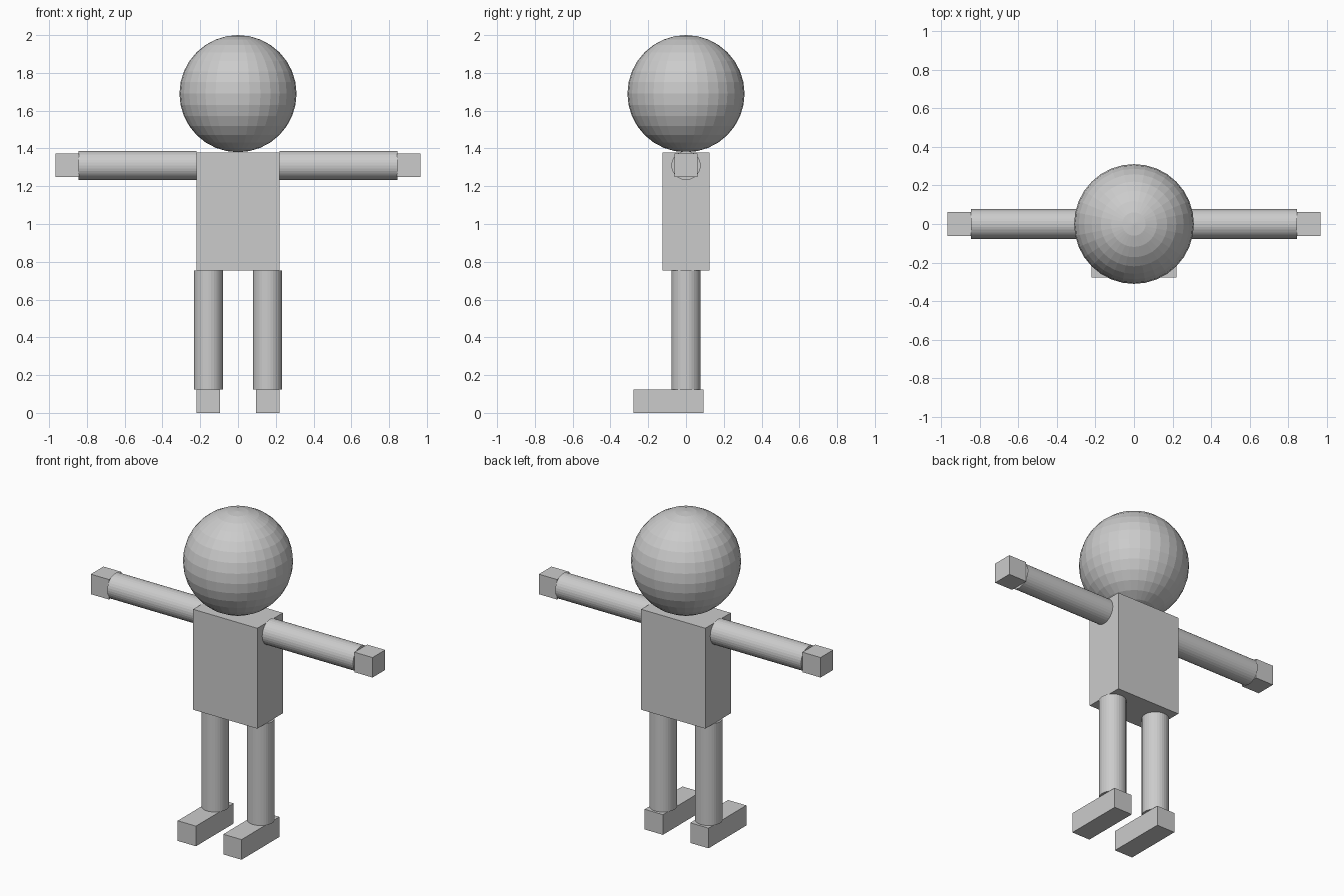
import bpy
from math import pi

if "Cube" in bpy.data.objects:
    bpy.data.objects.remove(bpy.data.objects["Cube"])


def box(name, lo, hi):
    """Box between two opposite corners."""
    centre = [(a + b) / 2 for a, b in zip(lo, hi)]
    bpy.ops.mesh.primitive_cube_add(size=1, location=centre)
    ob = bpy.context.object
    ob.name = name
    ob.scale = [b - a for a, b in zip(lo, hi)]
    bpy.ops.object.transform_apply(location=False, rotation=False, scale=True)


def tube(name, centre, length, rotation=(0, 0, 0)):
    """Faceted limb cylinder."""
    bpy.ops.mesh.primitive_cylinder_add(vertices=32, radius=0.077, depth=length,
                                        location=centre, rotation=rotation)
    bpy.context.object.name = name


# Head
bpy.ops.mesh.primitive_uv_sphere_add(segments=32, ring_count=16, radius=0.31,
                                     location=(0, 0, 1.69))
bpy.context.object.name = "head"

# Torso
box("torso", (-0.22, -0.125, 0.755), (0.22, 0.125, 1.378))

# Limbs, mirrored left and right
for side, s in (("left", 1), ("right", -1)):
    tube(side + "_arm", (s * 0.531, 0, 1.31), 0.625, (0, pi / 2, 0))
    x0, x1 = sorted((s * 0.843, s * 0.967))
    box(side + "_hand", (x0, -0.062, 1.248), (x1, 0.062, 1.372))
    tube(side + "_leg", (s * 0.157, 0, 0.44), 0.63)
    x0, x1 = sorted((s * 0.094, s * 0.219))
    box(side + "_foot", (x0, -0.278, 0), (x1, 0.092, 0.125))
